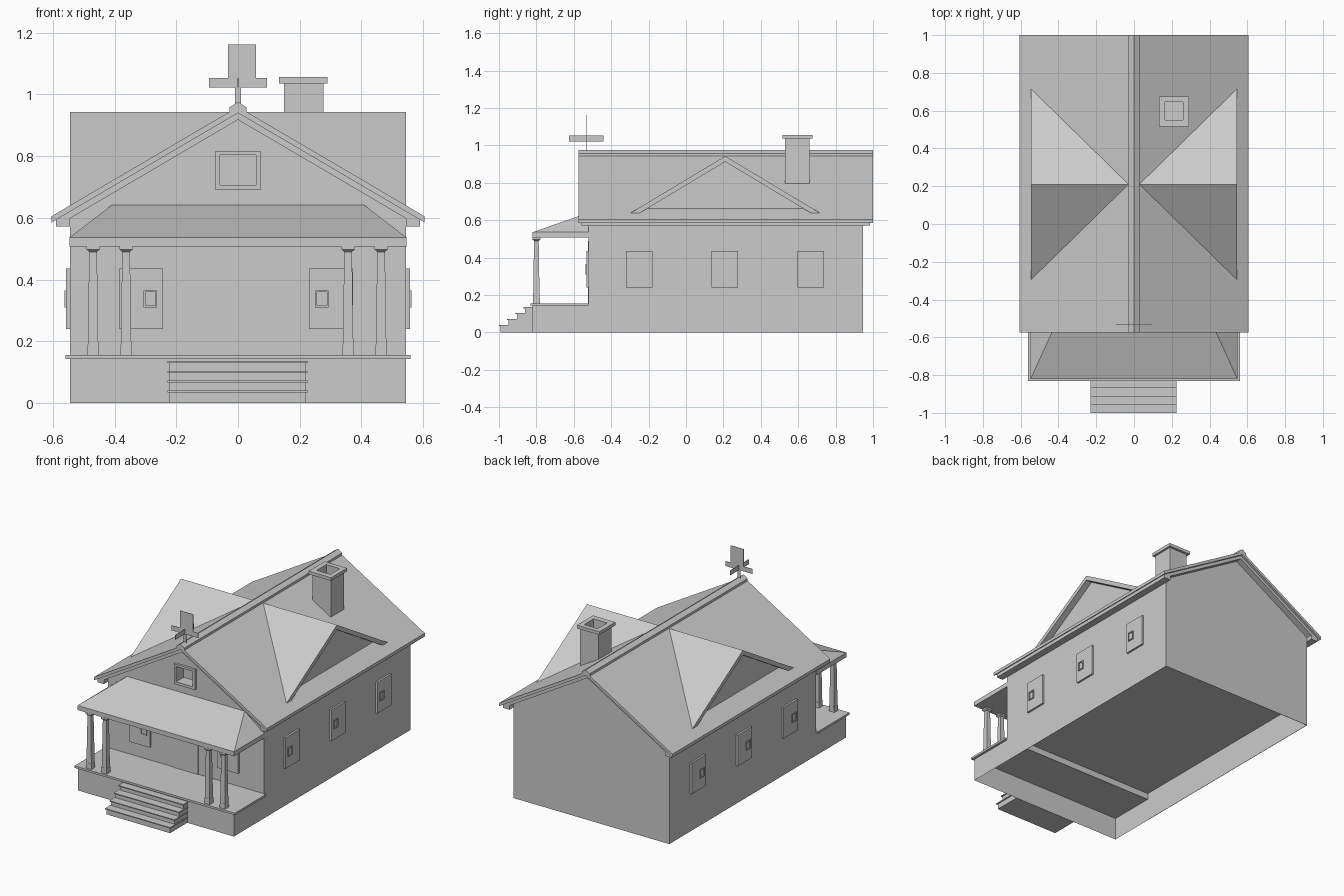
import bpy, bmesh, math
from mathutils import Matrix, Vector

cube = bpy.data.objects.get("Cube")
if cube:
    bpy.data.objects.remove(cube)

GREY = (0.6, 0.6, 0.6, 1)
mat = bpy.data.materials.new("plain_grey")
mat.use_nodes = True
mat.diffuse_color = GREY
mat.node_tree.nodes["Principled BSDF"].inputs["Base Color"].default_value = GREY


def finish(name, bm, fix=True):
    if fix:
        bmesh.ops.recalc_face_normals(bm, faces=bm.faces[:])
    me = bpy.data.meshes.new(name)
    bm.to_mesh(me)
    bm.free()
    me.materials.append(mat)
    ob = bpy.data.objects.new(name, me)
    bpy.context.collection.objects.link(ob)
    return ob


def add_box(bm, x, y, z):
    m = Matrix.Translation(((x[0] + x[1]) / 2, (y[0] + y[1]) / 2, (z[0] + z[1]) / 2))
    s = Matrix.Diagonal((x[1] - x[0], y[1] - y[0], z[1] - z[0], 1))
    bmesh.ops.create_cube(bm, size=1, matrix=m @ s)


def box(name, x, y, z):
    bm = bmesh.new()
    add_box(bm, x, y, z)
    return finish(name, bm)


def prism(name, profile, axis, a, b):
    """Extrude a (u, z) profile along x or y."""
    bm = bmesh.new()
    at = (lambda u, v, t: (t, u, v)) if axis == "x" else (lambda u, v, t: (u, t, v))
    face = bm.faces.new([bm.verts.new(at(u, v, a)) for u, v in profile])
    new = bmesh.ops.extrude_face_region(bm, geom=[face])["geom"]
    move = Vector(at(0, 0, b - a))
    bmesh.ops.translate(bm, vec=move, verts=[g for g in new if isinstance(g, bmesh.types.BMVert)])
    return finish(name, bm)


def mirrored(half, centre=0):
    other = [(-u, v) for u, v in reversed(half) if u]
    return [(u + centre, v) for u, v in half + other]


def sheet(name, path, z0, z1):
    bm = bmesh.new()
    for (xa, ya), (xb, yb) in zip(path, path[1:]):
        bm.faces.new([bm.verts.new(p) for p in
                      ((xa, ya, z0), (xb, yb, z0), (xb, yb, z1), (xa, ya, z1))])
    bmesh.ops.remove_doubles(bm, verts=bm.verts[:], dist=0.0001)
    return finish(name, bm, False)


def cut(ob, cutter):
    cutter.hide_render = True
    mod = ob.modifiers.new("cut", "BOOLEAN")
    mod.operation = "DIFFERENCE"
    mod.solver = "EXACT"
    mod.object = cutter
    bpy.context.view_layer.objects.active = ob
    bpy.ops.object.modifier_apply(modifier=mod.name)
    bpy.data.objects.remove(cutter)


W, FRONT, BACK, PORCH = 0.545, -0.52, 0.945, -0.82
SLOPE = 0.587

# House body, hollow below the floor, with a recessed gable window
body = prism("house_body", mirrored([(0, 0.93), (W, 0.93 - W * SLOPE), (W, 0)]), "y", FRONT, BACK)
cut(body, box("floor_cutter", (-W + 0.002, W - 0.002), (-0.7, BACK - 0.002), (-0.1, 0.18)))
cut(body, box("window_cutter", (-0.058, 0.058), (-0.7, -0.46), (0.707, 0.803)))
sheet("front_sill", [(-W, FRONT), (W, FRONT)], 0.14, 0.18)

# Gable window frame
bm = bmesh.new()
for s in (-1, 1):
    add_box(bm, sorted((s * 0.058, s * 0.073)), (-0.535, FRONT), (0.69, 0.817))
for z in ((0.69, 0.707), (0.803, 0.817)):
    add_box(bm, (-0.058, 0.058), (-0.535, FRONT), z)
finish("gable_window_frame", bm)

# Main roof, eave trim and ridge cap
eave = 0.96 - 0.605 * SLOPE
prism("main_roof", mirrored([(0, 0.96), (0.605, eave), (0.605, eave - 0.02), (0, 0.94)]),
      "y", -0.575, 1.0)
prism("eave_trim", mirrored([(0, 0.94), (0.59, 0.594), (0.59, 0.572), (W, 0.572),
                             (W, 0.598), (0, 0.918)]), "y", -0.56, 0.985)
prism("ridge_cap", mirrored([(0, 0.976), (0.028, 0.958), (0.028, 0.94)]), "y", -0.575, 1.0)

# Side dormers
hood = mirrored([(0, 0.943), (0.505, 0.64), (0.455, 0.64), (0, 0.913)], 0.21)
fill = mirrored([(0, 0.915), (0.46, 0.64)], 0.21)
for side, s in (("left", 1), ("right", -1)):
    prism(side + "_dormer_roof", hood, "x", s * 0.03, s * W)
    prism(side + "_dormer_gable", fill, "x", s * 0.06, s * 0.504)

# Chimney with open flue
stack = box("chimney", (0.149, 0.277), (0.53, 0.66), (0.75, 1.04))
cap = box("chimney_cap", (0.133, 0.29), (0.515, 0.675), (1.036, 1.056))
for part in (stack, cap):
    cut(part, box("flue_cutter", (0.165, 0.26), (0.55, 0.645), (0.95, 1.2)))

# Weather vane of thin plates
vy = (-0.531, -0.529)
box("vane_post", (-0.01, 0.01), vy, (0.95, 1.025))
box("vane_cross_bar", (-0.094, 0.094), vy, (1.022, 1.053))
box("vane_long_bar", (-0.001, 0.001), (-0.625, -0.44), (1.022, 1.053))
box("vane_flag", (-0.032, 0.058), vy, (1.05, 1.162))

# Porch base and floor
sheet("porch_base", [(-W, FRONT), (-W, PORCH), (W, PORCH), (W, FRONT)], 0, 0.143)
box("porch_floor", (-0.56, 0.56), (-0.832, FRONT), (0.143, 0.156))

# Porch roof: beam with a half hip above
bm = bmesh.new()
for s in (-1, 1):
    for y in (PORCH, FRONT):
        for z in (0.507, 0.536):
            bm.verts.new((s * 0.547, y, z))
    bm.verts.new((s * 0.41, FRONT, 0.641))
bmesh.ops.convex_hull(bm, input=bm.verts[:])
bmesh.ops.dissolve_limit(bm, angle_limit=0.01, verts=bm.verts[:], edges=bm.edges[:])
finish("porch_roof", bm)

# Porch columns: base, tapered shaft, capital
STAGES = ((0.155, 0.19, 0.038, 0.036), (0.19, 0.49, 0.034, 0.025),
          (0.49, 0.497, 0.026, 0.042), (0.497, 0.508, 0.042, 0.042))
for i, x in enumerate((-0.47, -0.363, 0.357, 0.464)):
    bm = bmesh.new()
    for z0, z1, w0, w1 in STAGES:
        m = Matrix.Translation((x, -0.8, (z0 + z1) / 2)) @ Matrix.Rotation(math.pi / 4, 4, "Z")
        bmesh.ops.create_cone(bm, cap_ends=True, segments=4, radius1=w0 / math.sqrt(2),
                              radius2=w1 / math.sqrt(2), depth=z1 - z0, matrix=m)
    finish(f"porch_column_{i + 1}", bm)

# Front steps: risers with overhanging treads
bm = bmesh.new()
low = 0
for i, top in enumerate((0.04, 0.072, 0.104, 0.135)):
    y = -1 + 0.044 * i
    add_box(bm, (-0.223, 0.22), (y + 0.008, PORCH), (low, top - 0.006))
    add_box(bm, (-0.229, 0.226), (y, PORCH), (top - 0.006, top))
    low = top
finish("front_steps", bm)

# Arched front door
arch = [(0.089 * math.cos(t * math.pi / 8), 0.47 + 0.018 * math.sin(t * math.pi / 8))
        for t in range(9)]
prism("front_door", [(-0.089, 0.156), (0.089, 0.156)] + arch, "y", -0.524, FRONT)


def window(name, place, shift):
    """Panel with a small raised pane, facing -y before it is placed."""
    bm = bmesh.new()
    add_box(bm, (-0.071, 0.071), (-0.012, 0), (0.24, 0.436))
    for s in (-1, 1):
        add_box(bm, sorted((shift + s * 0.016, shift + s * 0.022)), (-0.018, 0), (0.31, 0.365))
    for z in ((0.31, 0.316), (0.359, 0.365)):
        add_box(bm, (shift - 0.016, shift + 0.016), (-0.018, 0), z)
    bmesh.ops.transform(bm, matrix=place, verts=bm.verts[:])
    finish(name, bm)


# Front windows and three along each side
for s, side in ((1, "left"), (-1, "right")):
    window(f"front_{side}_window", Matrix.Translation((s * 0.308 - 0.006, FRONT, 0)), -s * 0.03)
    for i, y in enumerate((-0.25, 0.207, 0.666)):
        turn = Matrix.Rotation(s * math.pi / 2, 4, "Z")
        window(f"{side}_window_{i + 1}", Matrix.Translation((s * W, y, 0)) @ turn, -s * 0.03)
